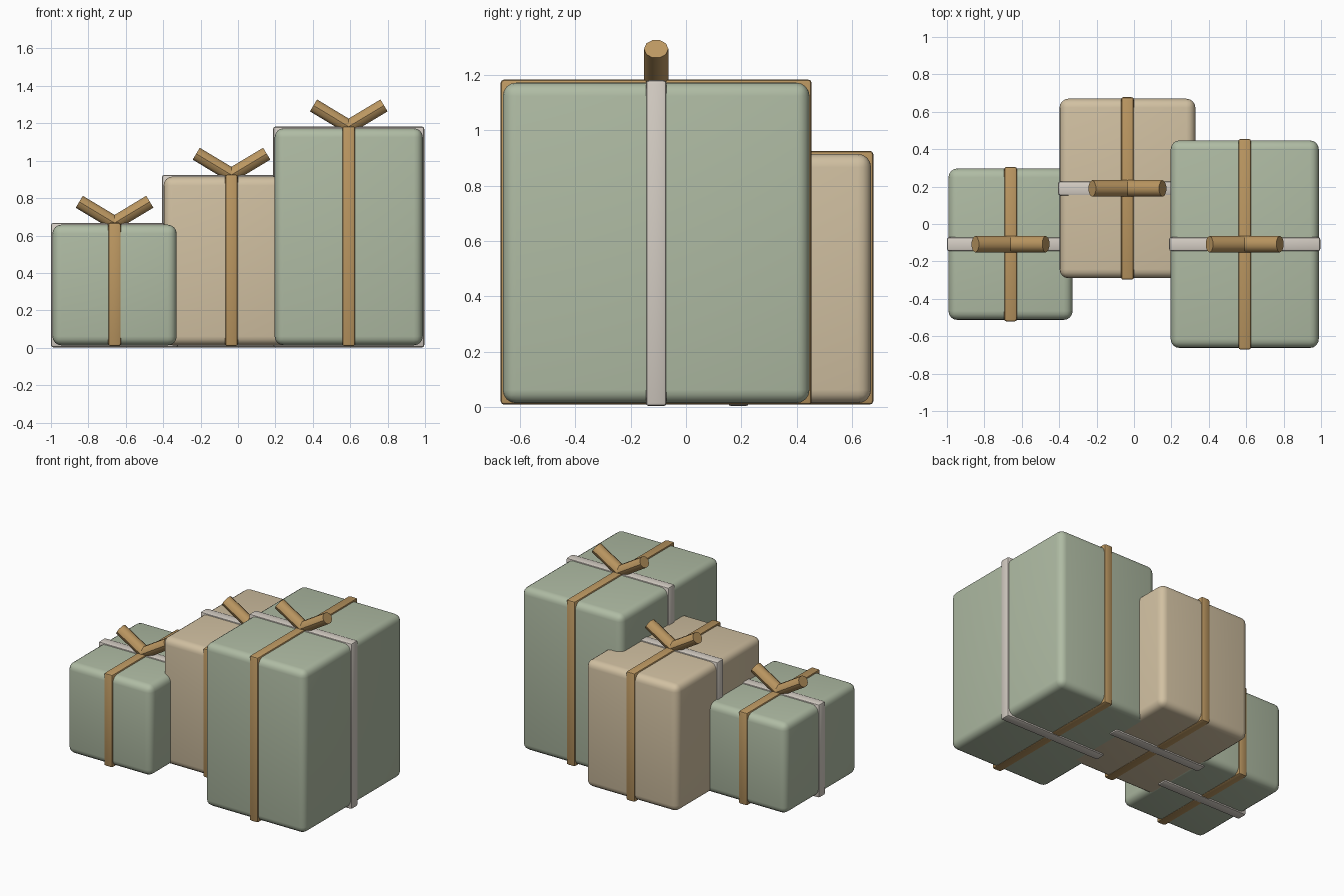
import bpy, math
from mathutils import Matrix, Vector

if "Cube" in bpy.data.objects:
    bpy.data.objects.remove(bpy.data.objects["Cube"])


def material(name, rgb):
    m = bpy.data.materials.new(name)
    m.diffuse_color = (*rgb, 1)
    m.use_nodes = True
    m.node_tree.nodes["Principled BSDF"].inputs["Base Color"].default_value = m.diffuse_color
    return m


SAGE = material("sage green", (0.43, 0.50, 0.37))
TAN = material("warm tan", (0.64, 0.53, 0.36))
GOLD = material("gold", (0.50, 0.31, 0.12))
CREAM = material("pale cream", (0.66, 0.61, 0.55))


def smooth(ob, angle=40):
    bpy.ops.object.select_all(action='DESELECT')
    ob.select_set(True)
    bpy.context.view_layer.objects.active = ob
    bpy.ops.object.shade_smooth_by_angle(angle=math.radians(angle))


def block(name, centre, half, bevel, segments, mat):
    bpy.ops.mesh.primitive_cube_add(size=2)
    ob = bpy.context.object
    ob.name = name
    ob.data.transform(Matrix.Translation(centre) @ Matrix.Diagonal((*half, 1)))
    ob.data.materials.append(mat)
    mod = ob.modifiers.new("rounding", 'BEVEL')
    mod.width, mod.segments = bevel, segments
    bpy.ops.object.modifier_apply(modifier=mod.name)
    smooth(ob)
    return ob


def bow_loop(name, base, side):
    # Short tilted tube leaning out from the knot
    length, tilt = 0.22, math.radians(31)
    bpy.ops.mesh.primitive_cylinder_add(vertices=10, radius=1, depth=length)
    ob = bpy.context.object
    ob.name = name
    place = (Matrix.Translation(base)
             @ Matrix.Rotation(side * (math.pi / 2 - tilt), 4, 'Y')
             @ Matrix.Translation((0, 0, length / 2))
             @ Matrix.Diagonal((0.039, 0.044, 1, 1)))
    ob.data.transform(place)
    ob.data.materials.append(GOLD)
    smooth(ob)


def gift(name, cx, cy, hx, hy, top, mat):
    lo, hi = 0.013, top - 0.009
    # Wrapped box
    block(name + "_box", (cx, cy, (lo + hi) / 2), (hx, hy, (hi - lo) / 2), 0.048, 4, mat)
    # Ribbon around the width
    block(name + "_cross_ribbon", (cx, cy, top / 2 + 0.001),
          (hx + 0.008, 0.0375, top / 2 - 0.001), 0.012, 2, CREAM)
    # Ribbon around the depth
    block(name + "_long_ribbon", (cx, cy, top / 2 + 0.005),
          (0.034, hy + 0.008, top / 2 - 0.003), 0.012, 2, GOLD)
    # Bow
    for side, label in ((-1, "left"), (1, "right")):
        bow_loop(f"{name}_bow_{label}", Vector((cx, cy, top)), side)


gift("small_gift", -0.660, -0.108, 0.332, 0.405, 0.667, SAGE)
gift("medium_gift", -0.035, 0.190, 0.363, 0.480, 0.924, TAN)
gift("large_gift", 0.592, -0.108, 0.396, 0.555, 1.182, SAGE)
